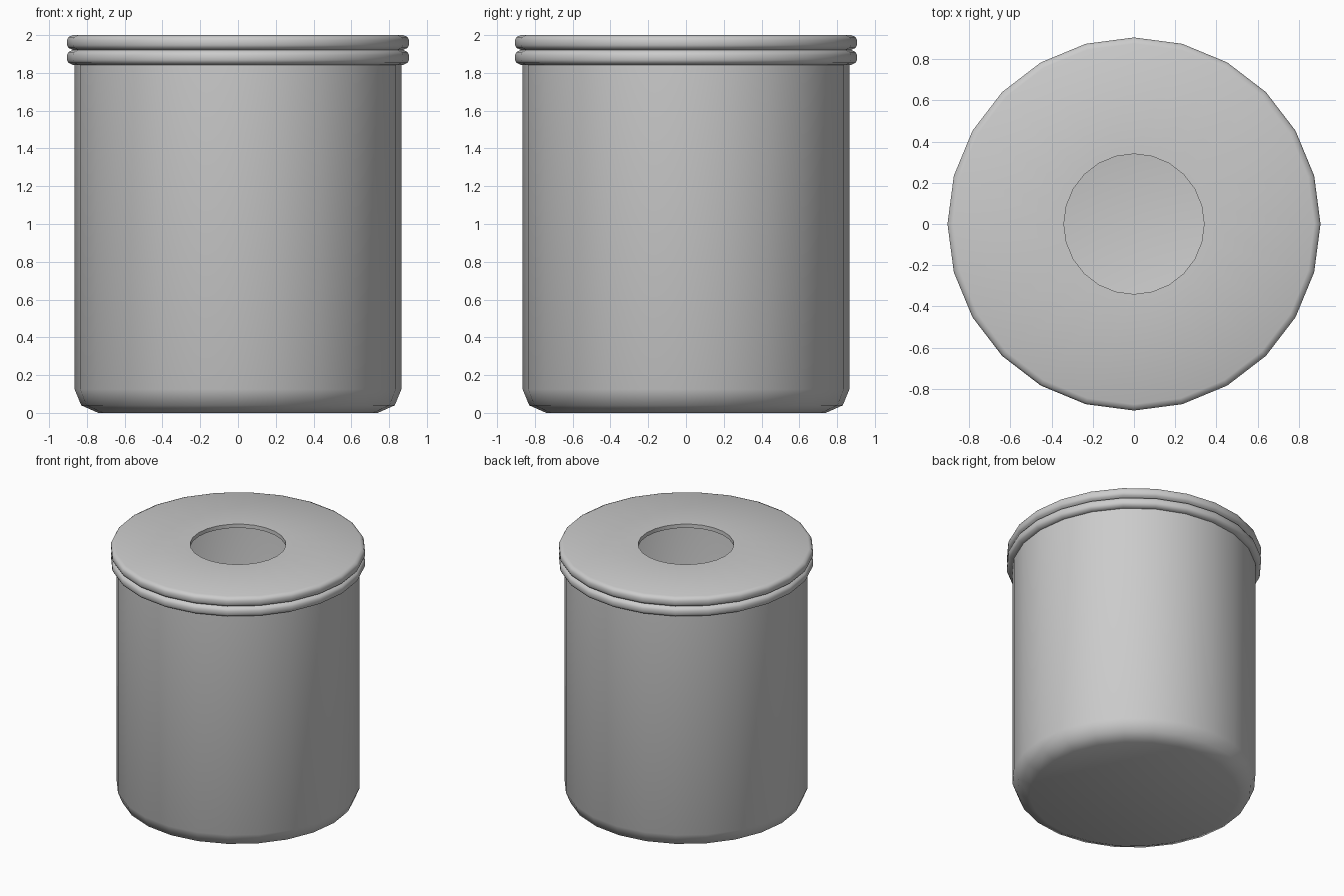
import bpy, bmesh, math

if "Cube" in bpy.data.objects:
    bpy.data.objects.remove(bpy.data.objects["Cube"])

SIDES = 24


def lathe(name, profile, closed_ends=True):
    """Revolve an (r, z) profile about z; optional flat n-gon caps at both ends."""
    bm = bmesh.new()
    rings = []
    for r, z in profile:
        rings.append([bm.verts.new((r * math.cos(2 * math.pi * i / SIDES),
                                    r * math.sin(2 * math.pi * i / SIDES), z))
                      for i in range(SIDES)])
    for a, b in zip(rings, rings[1:]):
        for i in range(SIDES):
            j = (i + 1) % SIDES
            bm.faces.new((a[i], a[j], b[j], b[i]))
    if closed_ends:
        bm.faces.new(rings[0][::-1])
        bm.faces.new(rings[-1])
    bmesh.ops.recalc_face_normals(bm, faces=bm.faces)
    mesh = bpy.data.meshes.new(name)
    bm.to_mesh(mesh)
    bm.free()
    obj = bpy.data.objects.new(name, mesh)
    bpy.context.collection.objects.link(obj)
    bpy.ops.object.select_all(action='DESELECT')
    obj.select_set(True)
    bpy.context.view_layer.objects.active = obj
    bpy.ops.object.shade_smooth_by_angle(angle=math.radians(50))
    return obj


# One rounded bead of the rim, from bottom to top
def bead(z0):
    return [(0.875, z0), (0.897, z0 + 0.01), (0.905, z0 + 0.025),
            (0.905, z0 + 0.052), (0.897, z0 + 0.068), (0.875, z0 + 0.078)]


# Hollow jar: outer shell, two rim beads, lid opening, then the inner shell
outer = [(0.74, 0), (0.83, 0.04), (0.865, 0.125), (0.865, 1.843)]
rim = bead(1.843) + bead(1.922)
opening = [(0.34, 2.0), (0.34, 1.97)]
inner = [(0.835, 1.97), (0.835, 0.13), (0.805, 0.065), (0.735, 0.03)]
lathe("hollow_jar", outer + rim + opening + inner)
